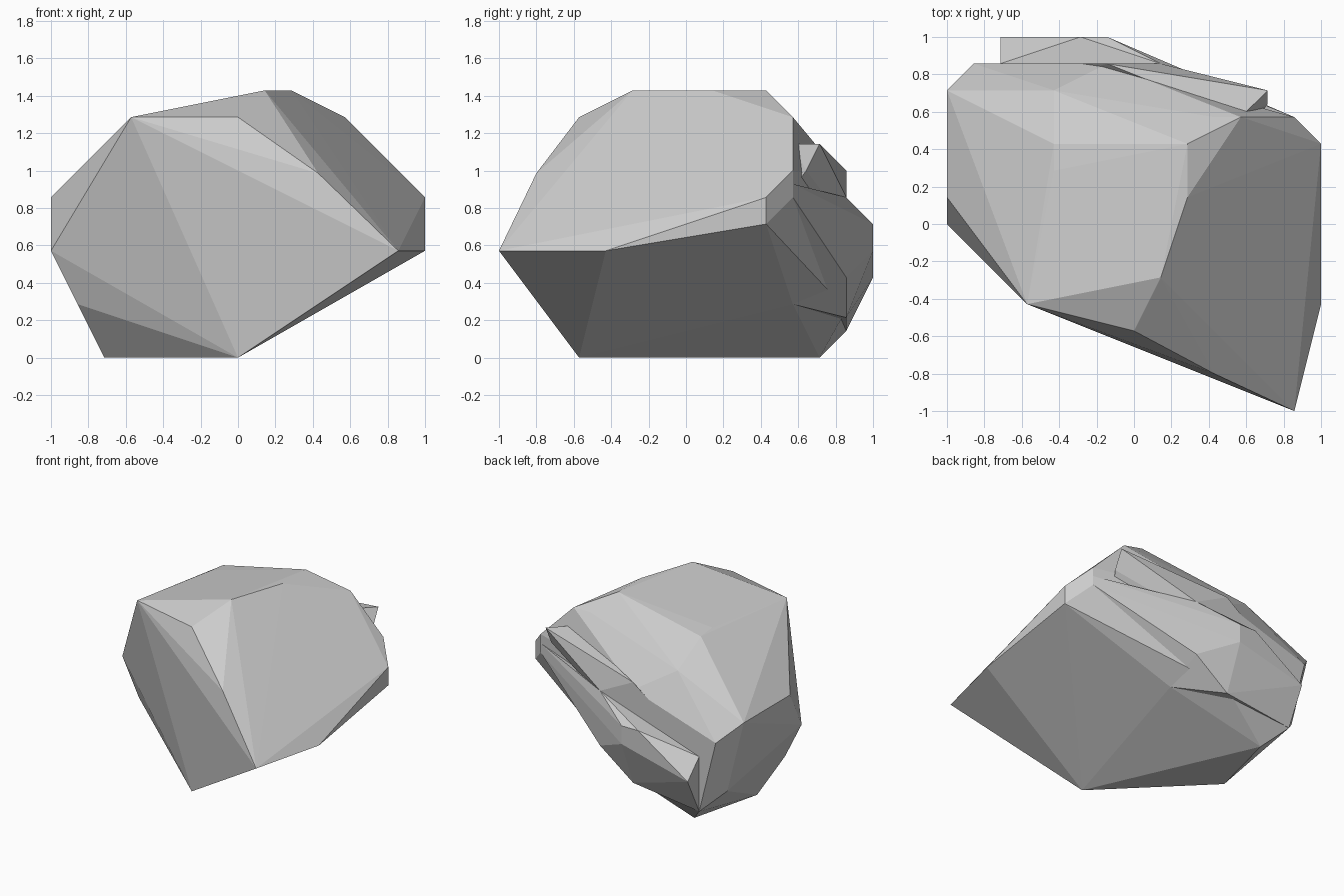
import bpy
import bmesh

if "Cube" in bpy.data.objects:
    bpy.data.objects.remove(bpy.data.objects["Cube"])

U = 1 / 7  # the boulder's corners sit on a grid of sevenths


def hull(name, points):
    """Faceted stone chunk wrapped round a few corner points."""
    bm = bmesh.new()
    for p in points:
        bm.verts.new([c * U for c in p])
    res = bmesh.ops.convex_hull(bm, input=bm.verts[:])
    junk = {g for k in ("geom_interior", "geom_unused") for g in res[k]}
    junk = [g for g in junk if isinstance(g, bmesh.types.BMVert)]
    bmesh.ops.delete(bm, geom=junk, context='VERTS')
    bmesh.ops.recalc_face_normals(bm, faces=bm.faces[:])
    mesh = bpy.data.meshes.new(name)
    bm.to_mesh(mesh)
    bm.free()
    obj = bpy.data.objects.new(name, mesh)
    bpy.context.collection.objects.link(obj)
    return obj


def fuse(target, chunk):
    """Merge one chunk into the main stone."""
    mod = target.modifiers.new("fuse", 'BOOLEAN')
    mod.operation = 'UNION'
    mod.solver = 'EXACT'
    mod.object = chunk
    bpy.context.view_layer.objects.active = target
    bpy.ops.object.modifier_apply(modifier=mod.name)
    bpy.data.objects.remove(chunk)


# Broad front cleft face
front = [(-4, -3, 9), (0, -4, 9), (3, -5.6, 6.9), (6, -7, 4),
         (0, -4, 0), (-7, 0, 4), (-7, 1, 6)]

# Crest and rounded left shoulder
crest = [(1, -2, 10), (2, 1, 10), (2, 3, 10), (3, 4, 9), (-3, 2, 9),
         (-3, 3, 8.9), (-3, 5, 7.8), (-7, 3, 6), (-7, 5, 6), (-6, 6, 5), (-1, 6, 6.6)]

# Sloping right face
right = [(7, -3, 4), (7, 1, 5), (7, 3, 5), (7, 3, 6), (6, 4, 6), (6, 4, 7), (4, 4, 9)]

# Undercut base and lower left edge
base = [(-6, 0, 3), (-6, 0, 2), (-5, 0, 1), (-5, 1, 0), (-4, 5, 0),
        (-5, 6, 1), (-6, 5, 2), (-5, 6, 4), (1, 4, 2), (-1, 6, 1.8)]

# Rib high on the back, and the ledge below it running down to the left
rib = [(-1, 6, 7), (1, 6, 6), (0, 6, 5), (5, 5, 8), (5, 4.5, 7), (4, 4, 8),
       (-5, 6, 4), (-5, 5, 3), (4, 3, 5)]
ledge = [(-5, 7, 3), (-5, 6, 4), (-5, 6, 2), (-2, 7, 5), (-1, 7, 5), (-1, 7, 4),
         (1, 6, 6), (1, 6, 3), (-1, 6, 1.5), (-5, 6, 1), (6, 4, 6.5), (6, 4, 6),
         (1, 4, 2), (4, 3, 6)]

boulder = hull("boulder", front + crest + right + base)
fuse(boulder, hull("back_rib", rib))
fuse(boulder, hull("back_ledge", ledge))
